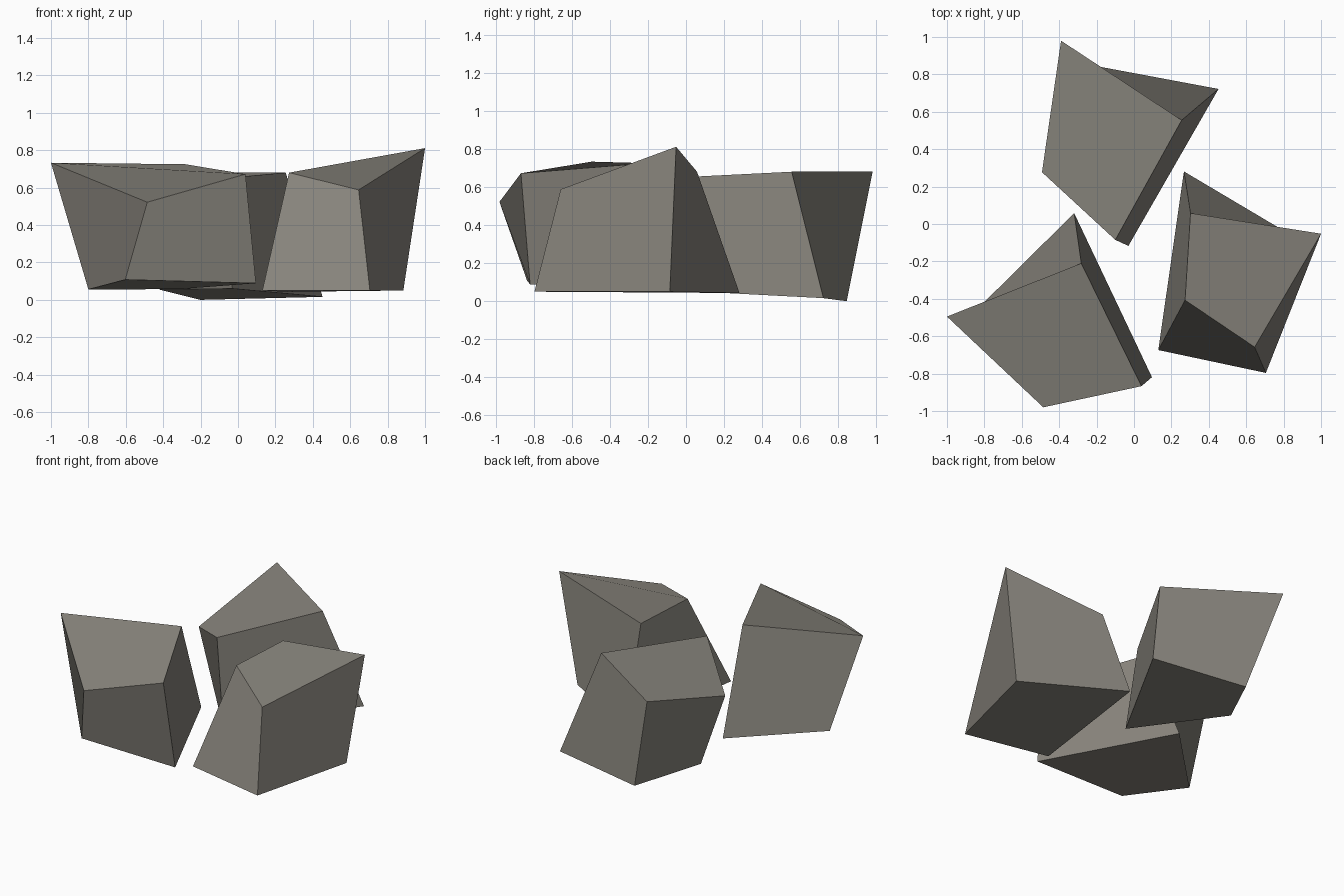
import bpy
import bmesh

if "Cube" in bpy.data.objects:
    bpy.data.objects.remove(bpy.data.objects["Cube"])

# One weathered stone colour
stone = bpy.data.materials.new("warm_grey_stone")
stone.diffuse_color = (0.25, 0.236, 0.206, 1.0)
stone.use_nodes = True
stone.node_tree.nodes["Principled BSDF"].inputs["Base Color"].default_value = stone.diffuse_color


def rock(name, bottom, top, mirrored=False):
    """Rough block lofted between two four-cornered rings (counter-clockwise from above).
    The start corner of each side sets which way its bent face folds."""
    bm = bmesh.new()
    lo = [bm.verts.new(p) for p in bottom]
    hi = [bm.verts.new(p) for p in top]
    bm.faces.new(hi)
    bm.faces.new(lo[::-1])
    for i in range(4):
        j = (i + 1) % 4
        side = [lo[i], lo[j], hi[j], hi[i]]
        bm.faces.new(side if mirrored else side[1:] + side[:1])
    mesh = bpy.data.meshes.new(name)
    bm.to_mesh(mesh)
    bm.free()
    mesh.materials.append(stone)
    obj = bpy.data.objects.new(name, mesh)
    bpy.context.collection.objects.link(obj)
    return obj


# Front left rock
rock("left_rock",
     [(0.096, -0.819, 0.089), (-0.32, 0.058, 0.057), (-0.80, -0.417, 0.056), (-0.603, -0.835, 0.108)],
     [(0.04, -0.867, 0.672), (-0.282, -0.21, 0.725), (-1.0, -0.495, 0.733), (-0.485, -0.98, 0.522)])

# Back rock
rock("back_rock",
     [(-0.03, -0.117, 0.06), (0.452, 0.722, 0.016), (-0.20, 0.844, 0.0), (-0.42, 0.438, 0.055)],
     [(-0.10, -0.085, 0.648), (0.255, 0.555, 0.68), (-0.39, 0.98, 0.68), (-0.492, 0.277, 0.48)])

# Right rock
rock("right_rock",
     [(0.13, -0.674, 0.05), (0.705, -0.796, 0.05), (0.884, -0.085, 0.05), (0.267, 0.281, 0.043)],
     [(0.273, -0.407, 0.68), (0.645, -0.658, 0.588), (1.0, -0.052, 0.811), (0.302, 0.058, 0.68)],
     mirrored=True)
